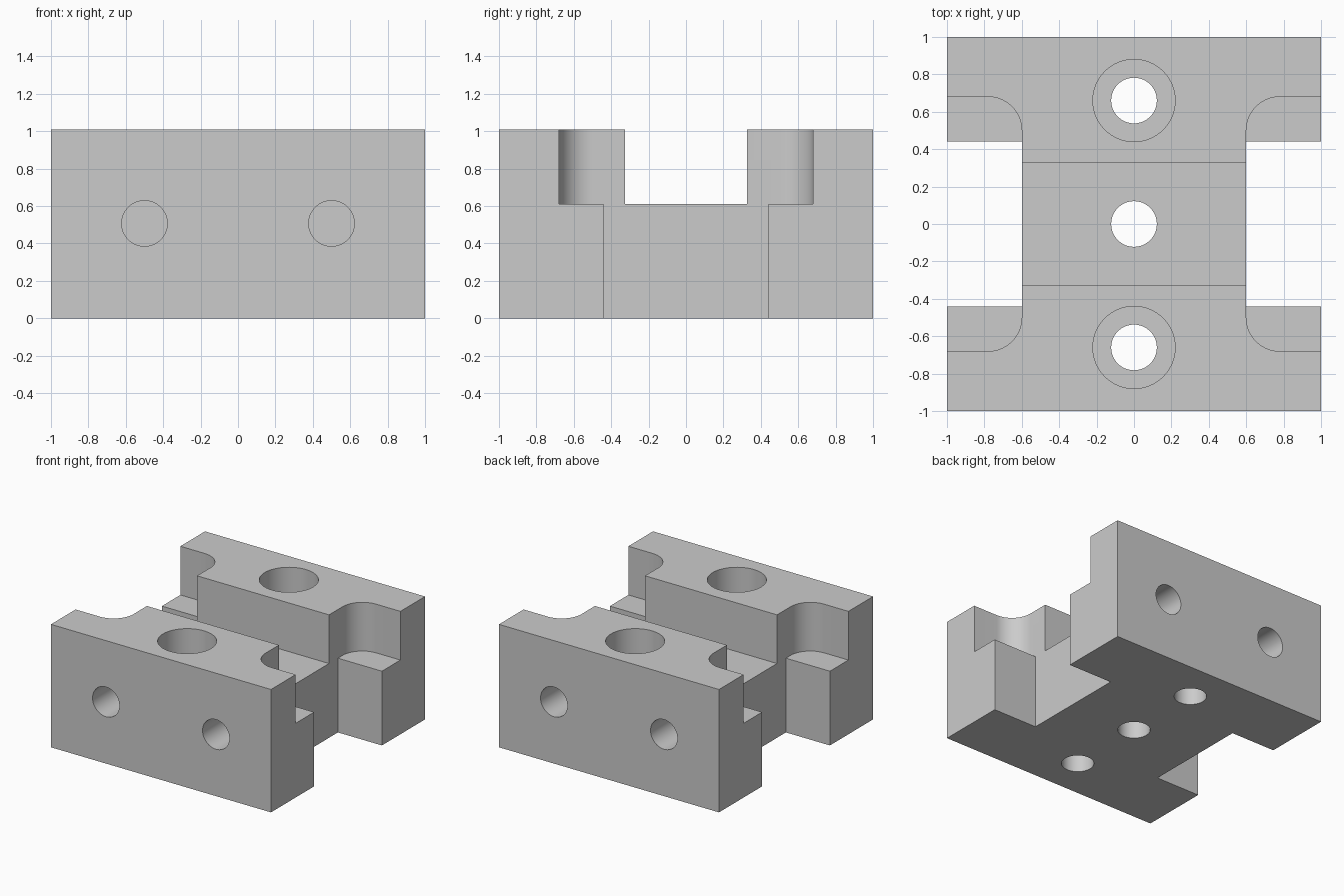
import bpy
import bmesh
from math import cos, sin, pi, radians
from mathutils import Matrix

if "Cube" in bpy.data.objects:
    bpy.data.objects.remove(bpy.data.objects["Cube"], do_unlink=True)

TOP = 1.01      # block height
STEP = 0.61     # floor of the channel and corner pockets
HOLE = 0.122    # drilled hole radius
BORE = 0.22     # counterbore radius

grey = bpy.data.materials.new("machined grey")
grey.use_nodes = True
colour = (0.6, 0.6, 0.6, 1)
grey.diffuse_color = colour
grey.node_tree.nodes["Principled BSDF"].inputs["Base Color"].default_value = colour


def prism(name, outline, z0, z1):
    """Extrude an xy outline from z0 to z1."""
    bm = bmesh.new()
    base = bm.faces.new([bm.verts.new((x, y, z0)) for x, y in outline])
    grown = bmesh.ops.extrude_face_region(bm, geom=[base])["geom"]
    moved = [g for g in grown if isinstance(g, bmesh.types.BMVert)]
    bmesh.ops.translate(bm, vec=(0, 0, z1 - z0), verts=moved)
    bmesh.ops.recalc_face_normals(bm, faces=bm.faces)
    mesh = bpy.data.meshes.new(name)
    bm.to_mesh(mesh)
    bm.free()
    obj = bpy.data.objects.new(name, mesh)
    bpy.context.collection.objects.link(obj)
    mesh.materials.append(grey)
    return obj


def rectangle(x0, x1, y0, y1):
    return [(x0, y0), (x1, y0), (x1, y1), (x0, y1)]


def circle(cx, cy, r, n=64):
    return [(cx + r * cos(2 * pi * i / n), cy + r * sin(2 * pi * i / n)) for i in range(n)]


def pocket_outline(side, inner=0.6, half=0.68, r=0.18, n=16):
    """Open-sided pocket with two rounded inner corners."""
    pts = [(1.2, half)]
    arc = [pi / 2 + pi / 2 * i / n for i in range(n + 1)]
    upper = [(inner + r + r * cos(a), half - r + r * sin(a)) for a in arc]
    pts += upper + [(x, -y) for x, y in reversed(upper)] + [(1.2, -half)]
    return [(side * x, y) for x, y in pts]


block = prism("clamp_block", rectangle(-1, 1, -1, 1), 0, TOP)
cutters = [prism("channel_cutter", rectangle(-1.3, 1.3, -0.325, 0.325), STEP, 1.3)]

# Side notches, with wider rounded pockets above them
for side in (-1, 1):
    xs = sorted((side * 0.6, side * 1.2))
    cutters.append(prism("pocket_cutter", pocket_outline(side), STEP, 1.3))
    cutters.append(prism("notch_cutter", rectangle(*xs, -0.44, 0.44), -0.2, 0.8))

# Vertical through holes, the outer two counterbored
for y in (-0.66, 0, 0.66):
    cutters.append(prism("bolt_hole_cutter", circle(0, y, HOLE), -0.2, 1.3))
    if y:
        cutters.append(prism("counterbore_cutter", circle(0, y, BORE), STEP, 1.3))

# Blind horizontal holes in front and back
for end in (-1, 1):
    for x in (-0.5, 0.5):
        hole = prism("blind_hole_cutter", circle(0, 0, HOLE), -0.2, 0.5)
        hole.data.transform(Matrix.Translation((x, end, 0.507))
                            @ Matrix.Rotation(radians(90 * end), 4, "X"))
        cutters.append(hole)

# Cut everything out of the block
bpy.context.view_layer.objects.active = block
for cutter in cutters:
    cutter.hide_render = True
    mod = block.modifiers.new("cut", "BOOLEAN")
    mod.operation = "DIFFERENCE"
    mod.solver = "EXACT"
    mod.object = cutter
    bpy.ops.object.modifier_apply(modifier=mod.name)
    bpy.data.objects.remove(cutter, do_unlink=True)

bpy.ops.object.select_all(action="DESELECT")
block.select_set(True)
bpy.ops.object.shade_smooth_by_angle(angle=radians(30))
